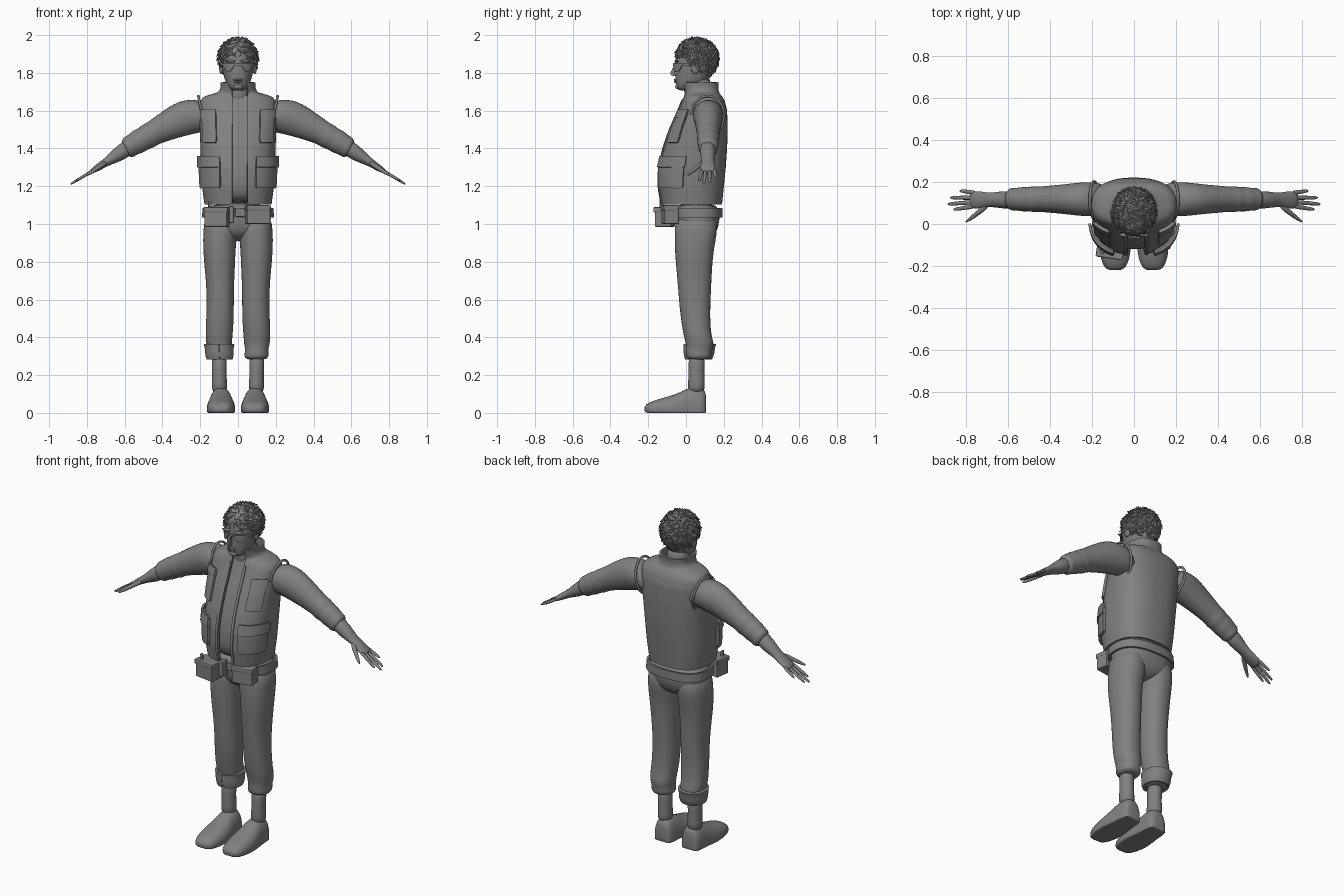
import bpy, bmesh, math, random
from math import sin, cos, pi
from mathutils import Vector, Matrix

random.seed(4)
if bpy.data.objects.get("Cube"):
    bpy.data.objects.remove(bpy.data.objects["Cube"])

grey = bpy.data.materials.new("plain grey")
grey.use_nodes = True
COLOUR = (0.22, 0.22, 0.22, 1)
grey.diffuse_color = COLOUR
grey.node_tree.nodes["Principled BSDF"].inputs["Base Color"].default_value = COLOUR


def finish(name, bm, side=1, smooth=True):
    """Turn a bmesh into an object, flipped to the other side when side is -1."""
    for v in bm.verts:
        v.co.x *= side
    bmesh.ops.recalc_face_normals(bm, faces=bm.faces)
    mesh = bpy.data.meshes.new(name)
    bm.to_mesh(mesh)
    bm.free()
    mesh.materials.append(grey)
    if smooth:
        mesh.shade_smooth()
    ob = bpy.data.objects.new(name, mesh)
    bpy.context.collection.objects.link(ob)
    return ob


def loft(name, rings, side=1, closed=True, caps=True, floor=None):
    """Skin a list of point rings."""
    bm = bmesh.new()
    rows = [[bm.verts.new(p) for p in ring] for ring in rings]
    n = len(rows[0])
    for a, b in zip(rows, rows[1:]):
        for i in range(n if closed else n - 1):
            j = (i + 1) % n
            bm.faces.new((a[i], a[j], b[j], b[i]))
    if closed and caps:
        bm.faces.new(rows[0])
        bm.faces.new(rows[-1])
    if floor is not None:
        for v in bm.verts:
            v.co.z = max(v.co.z, floor)
    ob = finish(name, bm, side)
    ob.modifiers.new("round", "SUBSURF").levels = 1
    ob.modifiers["round"].render_levels = 1
    return ob


def power(v, e):
    return math.copysign(abs(v) ** e, v)


def at(table, z):
    """Interpolate a row (z, x0, x1, y0, y1) of a body table."""
    rows = sorted(table)
    z = min(max(z, rows[0][0]), rows[-1][0])
    for a, b in zip(rows, rows[1:]):
        if z <= b[0]:
            f = (z - a[0]) / (b[0] - a[0])
            return [p + (q - p) * f for p, q in zip(a, b)]


def skin(table, z, t, off=0, e=0.8):
    """Point on a body surface; t = 0 is the front, positive t goes to +x."""
    _, x0, x1, y0, y1 = at(table, z)
    x = (x0 + x1) / 2 + ((x1 - x0) / 2 + off) * power(sin(t), e)
    y = (y0 + y1) / 2 - ((y1 - y0) / 2 + off) * power(cos(t), e)
    return Vector((x, y, z))


def body(name, table, off=0, e=0.8, side=1, n=28):
    rings = [[skin(table, r[0], 2 * pi * i / n, off, e) for i in range(n)] for r in table]
    return loft(name, rings, side)


def patch(name, table, z0, z1, t0, t1, off, thick, nz=6, nt=8, side=1, e=0.8):
    """Cloth panel lying on a body surface; t0 and t1 may depend on z."""
    rings = []
    for k in range(nz + 1):
        z = z0 + (z1 - z0) * k / nz
        a, b = (t(z) if callable(t) else t for t in (t0, t1))
        rings.append([skin(table, z, a + (b - a) * i / nt, off, e) for i in range(nt + 1)])
    ob = loft(name, rings, side, closed=False)
    mod = ob.modifiers.new("thickness", "SOLIDIFY")
    mod.thickness, mod.offset = thick, 0
    ob.modifiers.new("edges", "EDGE_SPLIT").split_angle = 0.7
    return ob


def limb(name, rings, side=1, tilt=0.5, n=16):
    """Tube running outward and down; rows are (x, y, z, width, thickness)."""
    up = Vector((sin(tilt), 0, cos(tilt)))
    out = []
    for x, y, z, w, h in rings:
        out.append([Vector((x, y, z)) + Vector((0, w * cos(a), 0)) + up * h * sin(a)
                    for a in (2 * pi * i / n for i in range(n))])
    return loft(name, out, side)


def blob(name, centre, size):
    bm = bmesh.new()
    bmesh.ops.create_uvsphere(bm, u_segments=16, v_segments=10, radius=1,
                              matrix=Matrix.Translation(centre) @ Matrix.Diagonal((*size, 1)))
    return finish(name, bm)


def box(name, centre, size, turn=0):
    bm = bmesh.new()
    bmesh.ops.create_cube(bm, size=1, matrix=Matrix.Translation(centre)
                          @ Matrix.Rotation(turn, 4, "Z") @ Matrix.Diagonal((*size, 1)))
    ob = finish(name, bm, smooth=False)
    mod = ob.modifiers.new("soft", "BEVEL")
    mod.width, mod.segments = 0.006, 2
    return ob


def even(rows):
    return [(z, -r, r, a, b) for z, r, a, b in rows]


# Body tables
TORSO = even([(1.105, .172, -.125, .185), (1.2, .185, -.14, .195), (1.3, .19, -.138, .205),
              (1.4, .193, -.115, .212), (1.5, .197, -.08, .215), (1.6, .2, -.035, .212),
              (1.65, .197, -.015, .2), (1.675, .17, -.005, .185), (1.69, .1, 0, .17),
              (1.72, .086, -.012, .165), (1.75, .088, -.018, .168)])
HIPS = even([(.91, .05, .02, .1), (.93, .11, -.02, .14), (.96, .165, -.05, .165),
             (1.02, .178, -.06, .18), (1.12, .172, -.07, .18)])
LEG = [(1.06, 0, .178, -.06, .17), (.95, .003, .185, -.06, .165), (.88, .012, .185, -.06, .15),
       (.8, .015, .18, -.055, .14), (.7, .02, .17, -.045, .135), (.6, .022, .165, -.038, .13),
       (.52, .022, .168, -.03, .128), (.45, .025, .17, -.02, .13), (.4, .03, .172, -.01, .138),
       (.36, .032, .168, 0, .148), (.33, .04, .158, 0, .135), (.3, .03, .165, 0, .14),
       (.28, .045, .15, .01, .12)]
ANKLE = [(.32, .055, .145, .01, .105), (.22, .062, .135, .015, .095), (.16, .058, .138, .01, .1),
         (.1, .055, .14, .01, .1)]
HEAD = even([(1.705, .03, -.035, .03), (1.72, .05, -.05, .07), (1.75, .066, -.055, .11),
             (1.79, .078, -.058, .14), (1.84, .086, -.058, .155), (1.9, .088, -.058, .155),
             (1.95, .075, -.04, .14), (1.98, .04, 0, .1)])
NECK = even([(1.62, .08, 0, .15), (1.7, .064, .01, .135), (1.8, .06, .01, .13)])


# Shirt and open vest
def opening(half):
    return lambda z: math.asin((half / at(TORSO, z)[2]) ** 1.25)


left_gap, right_gap = opening(.05), opening(.03)
body("shirt", TORSO[:9], off=-.018)
patch("vest", TORSO, 1.105, 1.75, left_gap, lambda z: 2 * pi - right_gap(z), 0, .012, 43, 48)
for side, word, gap in ((1, "left", left_gap), (-1, "right", right_gap)):
    patch(word + "_vest_edge", TORSO, 1.11, 1.66, gap, lambda z: gap(z) + .07, .008, .008, 20, 2, side)
    patch(word + "_chest_pocket", TORSO, 1.43, 1.6, .5, 1.05, .01, .016, side=side)
    patch(word + "_chest_flap", TORSO, 1.56, 1.605, .48, 1.07, .018, .01, side=side)
    patch(word + "_lower_pocket", TORSO, 1.19, 1.34, .4, 1.4, .012, .02, side=side)
    patch(word + "_lower_flap", TORSO, 1.3, 1.36, .38, 1.43, .022, .012, side=side)

# Trousers, belt, ankles and shoes
body("trouser_seat", HIPS)
patch("belt", HIPS, 1.035, 1.085, 0, 2 * pi, .008, .012, 2, 48)
box("buckle", (.01, -.077, 1.06), (.05, .016, .045))
SHOE = [(-.22, .025, .03), (-.212, .045, .045), (-.19, .06, .058), (-.15, .072, .072),
        (-.09, .077, .088), (-.04, .073, .105), (0, .066, .128), (.04, .062, .137),
        (.08, .06, .135), (.1, .05, .12), (.107, .035, .09)]
for side, word in ((1, "left"), (-1, "right")):
    body(word + "_trouser_leg", LEG, e=.9, side=side)
    body(word + "_ankle", ANKLE, e=1, side=side)
    rings = [[(.09 + w * power(cos(a), .8), y, .02 + (h - .02) * power(sin(a), .9))
              for a in (2 * pi * i / 24 for i in range(24))] for y, w, h in SHOE]
    loft(word + "_shoe", rings, side, floor=0)
patch("right_rolled_cuff", LEG, .285, .365, 0, 2 * pi, .006, .014, 3, 32, -1, .9)

# Belt pouches with tools
box("right_pouch", (-.112, -.112, 1.035), (.122, .09, .1), -.15)
box("right_pouch_flap", (-.112, -.117, 1.075), (.13, .094, .03), -.15)
box("left_pouch", (.105, -.085, 1.05), (.125, .075, .1), .15)
box("left_pouch_flap", (.105, -.088, 1.085), (.13, .078, .028), .15)
box("tool_handle", (-.15, -.13, 1.09), (.018, .022, .06), .3)
box("tool_sleeve", (-.035, -.09, 1.05), (.025, .05, .09))

# Arms and hands
SLEEVE = [(.14, 1.58, .075, .085), (.2, 1.577, .085, .098), (.27, 1.565, .08, .098),
          (.33, 1.54, .072, .088), (.4, 1.507, .066, .075), (.46, 1.475, .06, .064),
          (.48, 1.462, .064, .07), (.5, 1.452, .057, .061), (.53, 1.435, .061, .066),
          (.56, 1.418, .053, .056), (.58, 1.405, .057, .06), (.6, 1.392, .044, .046)]
FOREARM = [(.55, 1.425, .045, .047), (.63, 1.372, .042, .041), (.67, 1.345, .035, .029),
           (.7, 1.326, .035, .022), (.74, 1.3, .043, .019), (.785, 1.273, .042, .012)]
FINGERS = {"little": (.148, .157, .83), "ring": (.125, .125, .875),
           "middle": (.105, .095, .887), "index": (.085, .07, .86)}
for side, word in ((1, "left"), (-1, "right")):
    limb(word + "_sleeve", [(x, .118, z, w, h) for x, z, w, h in SLEEVE], side)
    limb(word + "_forearm_and_palm", [(x, .115, z, w, h) for x, z, w, h in FOREARM], side)
    for finger, (ya, yb, tip) in FINGERS.items():
        path = [(.75, ya, .012), ((.75 + tip) / 2, (ya + yb) / 2, .011), (tip - .01, yb, .009), (tip, yb, .004)]
        limb(f"{word}_{finger}_finger", [(x, y, 1.294 - (x - .75) * .61, r, r * .8) for x, y, r in path], side, n=8)
    limb(word + "_thumb", [(.69, .095, 1.33, .02, .016), (.74, .055, 1.298, .016, .013),
                           (.785, .02, 1.268, .011, .01), (.802, .01, 1.257, .004, .004)], side, n=8)
    rim = [[(.19 + .02 * sin(a) + .008 * cos(b), .115 + (.087 + .008 * sin(b)) * cos(a),
             1.575 + (.103 + .008 * sin(b)) * sin(a)) for b in (pi / 3 * i for i in range(6))]
           for a in (2 * pi * k / 32 for k in range(33))]
    loft(word + "_armhole_rim", rim, side, caps=False)

# Head, face and sunglasses
body("neck", NECK, e=1)
body("head", HEAD, e=1)
limb("nose", [(0, -.055, 1.835, .008, .008), (0, -.067, 1.81, .011, .012),
              (0, -.073, 1.795, .014, .009), (0, -.06, 1.785, .01, .004)], tilt=0, n=12)
blob("upper_lip", (0, -.057, 1.763), (.026, .008, .005))
blob("lower_lip", (0, -.056, 1.752), (.021, .008, .005))
blob("chin", (0, -.043, 1.727), (.025, .014, .014))
patch("glasses_band", HEAD, 1.838, 1.852, -1.7, 1.7, .008, .006, 2, 24, e=1)
for side, word in ((1, "left"), (-1, "right")):
    patch(word + "_lens", HEAD, 1.808, 1.848, lambda z: .45 - (z - 1.808) * 8,
          lambda z: .75 + (z - 1.808) * 6, .01, .006, side=side, e=1)
    blob(word + "_ear", (.088 * side, .05, 1.825), (.012, .022, .032))
    blob(word + "_brow", (.04 * side, -.052, 1.862), (.03, .01, .007))

# Tousled hair: a rough cap covered with pointed tufts
CENTRE, SIZE = Vector((0, .057, 1.875)), Vector((.097, .107, .104))


def hairy(p):
    return p.z > max(1.775, 1.862 - .9 * p.y)


bm = bmesh.new()
bmesh.ops.create_icosphere(bm, subdivisions=4, radius=1)
for v in bm.verts:
    v.co = CENTRE + v.co * SIZE * random.uniform(.97, 1.04)
bmesh.ops.delete(bm, geom=[v for v in bm.verts if not hairy(v.co)], context="VERTS")
for v in random.sample(list(bm.verts), 420):
    normal = (v.co - CENTRE).normalized()
    sweep = Vector([random.uniform(-1, 1) for _ in range(3)]) * .8 + Vector((0, .1, -.7))
    aim = (sweep - normal * sweep.dot(normal)).normalized() + normal * .3
    place = Matrix.Translation(v.co + aim * .012) @ aim.to_track_quat("Z", "Y").to_matrix().to_4x4()
    bmesh.ops.create_cone(bm, segments=5, radius1=.011, radius2=.001, depth=random.uniform(.03, .05),
                          cap_ends=True, matrix=place)
for v in bm.verts:
    v.co.z = min(v.co.z, 2.0)
finish("hair", bm, smooth=False)
